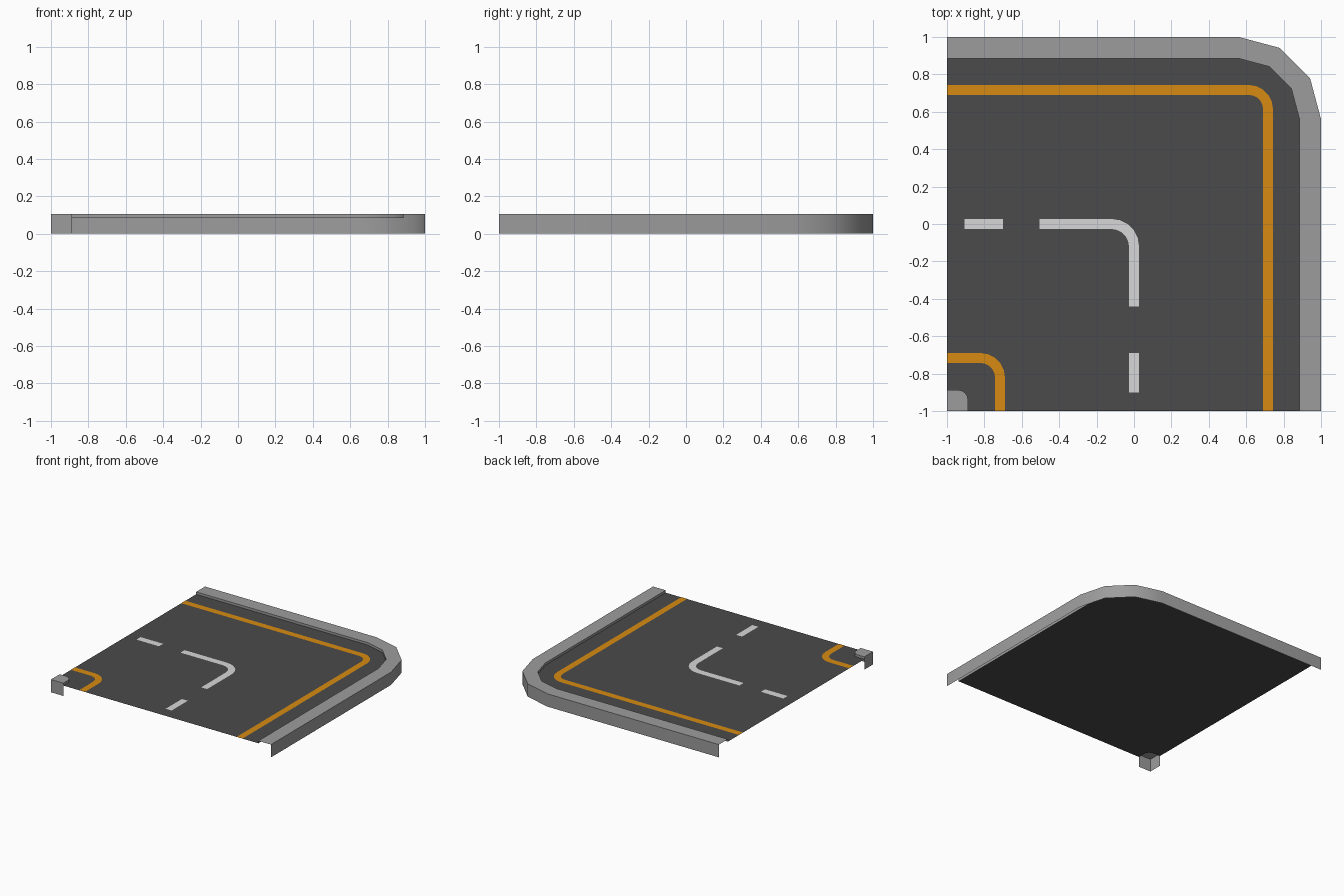
import bpy, bmesh, math

if "Cube" in bpy.data.objects:
    bpy.data.objects.remove(bpy.data.objects["Cube"])

H, ROAD, MARK = 0.105, 0.085, 0.0865   # kerb top, road surface, paint height


def material(name, rgb):
    m = bpy.data.materials.new(name)
    m.diffuse_color = (*rgb, 1)
    m.use_nodes = True
    m.node_tree.nodes["Principled BSDF"].inputs["Base Color"].default_value = m.diffuse_color
    return m


CONCRETE = material("concrete grey", (0.34, 0.335, 0.335))
ASPHALT = material("asphalt dark grey", (0.07, 0.07, 0.07))
ORANGE = material("orange paint", (0.68, 0.26, 0.006))
WHITE = material("white paint", (0.68, 0.68, 0.68))


def bend(edge, centre, segs, start=-1, end=-1):
    """Path along y=edge, round the corner, then down x=edge (clockwise)."""
    r = edge - centre
    arc = [(centre + r * math.sin(i / segs * math.pi / 2),
            centre + r * math.cos(i / segs * math.pi / 2)) for i in range(segs + 1)]
    return [(start, edge)] + arc + [(edge, end)]


def at(path, z):
    return [(x, y, z) for x, y in path]


def make(name, bm, mat):
    me = bpy.data.meshes.new(name)
    bm.to_mesh(me)
    bm.free()
    me.materials.append(mat)
    ob = bpy.data.objects.new(name, me)
    bpy.context.collection.objects.link(ob)
    return ob


def strip(name, strips, mat):
    """Each strip is a list of equal-length rows, joined by quads."""
    bm = bmesh.new()
    for rows in strips:
        grid = [[bm.verts.new(p) for p in row] for row in rows]
        for a, b in zip(grid, grid[1:]):
            for i in range(len(a) - 1):
                bm.faces.new((b[i], b[i + 1], a[i + 1], a[i]))
    bmesh.ops.remove_doubles(bm, verts=bm.verts, dist=1e-5)
    return make(name, bm, mat)


# Outer pavement: outside wall, top and inner kerb lip
outer, inner = bend(1, 0.56, 3), bend(0.885, 0.56, 3)
pavement = strip("outer_pavement",
                 [[at(outer, 0), at(outer, H), at(inner, H), at(inner, ROAD)]], CONCRETE)

# Small inside-corner pavement: lip and top, then its two outside walls
corner = bend(-0.887, -0.942, 4)
sides = [(-0.887, -1), (-1, -1), (-1, -0.887)]
island = strip("corner_pavement",
               [[at(corner, ROAD), at(corner, H), at([(-1, -1)] * len(corner), H)],
                [at(sides, 0), at(sides, H)]], CONCRETE)

# Road surface between the two kerbs
bm = bmesh.new()
outline = inner + corner[::-1]
bm.faces.new([bm.verts.new(p) for p in at(outline[::-1], ROAD)])
bmesh.ops.triangulate(bm, faces=bm.faces)
make("road_surface", bm, ASPHALT)


def line(name, a, b, mat):
    strip(name, [[at(a, MARK), at(b, MARK)]], mat)


# Orange edge lines
line("outer_edge_line", bend(0.743, 0.615, 5), bend(0.69, 0.615, 5), ORANGE)
line("inner_edge_line", bend(-0.69, -0.82, 5), bend(-0.743, -0.82, 5), ORANGE)

# White centre line: bent dash and two straight dashes
W = 0.027
line("centre_bend", bend(W, -0.12, 5, -0.505, -0.44),
     bend(-W, -0.12, 5, -0.505, -0.44), WHITE)
line("centre_dash_left", [(-0.905, W), (-0.70, W)], [(-0.905, -W), (-0.70, -W)], WHITE)
line("centre_dash_front", [(W, -0.69), (W, -0.90)], [(-W, -0.69), (-W, -0.90)], WHITE)

# Soften the bends of the pavements, keep kerb edges sharp
for ob in (pavement, island):
    bpy.ops.object.select_all(action='DESELECT')
    ob.select_set(True)
    bpy.context.view_layer.objects.active = ob
    bpy.ops.object.shade_smooth_by_angle(angle=math.radians(35))
